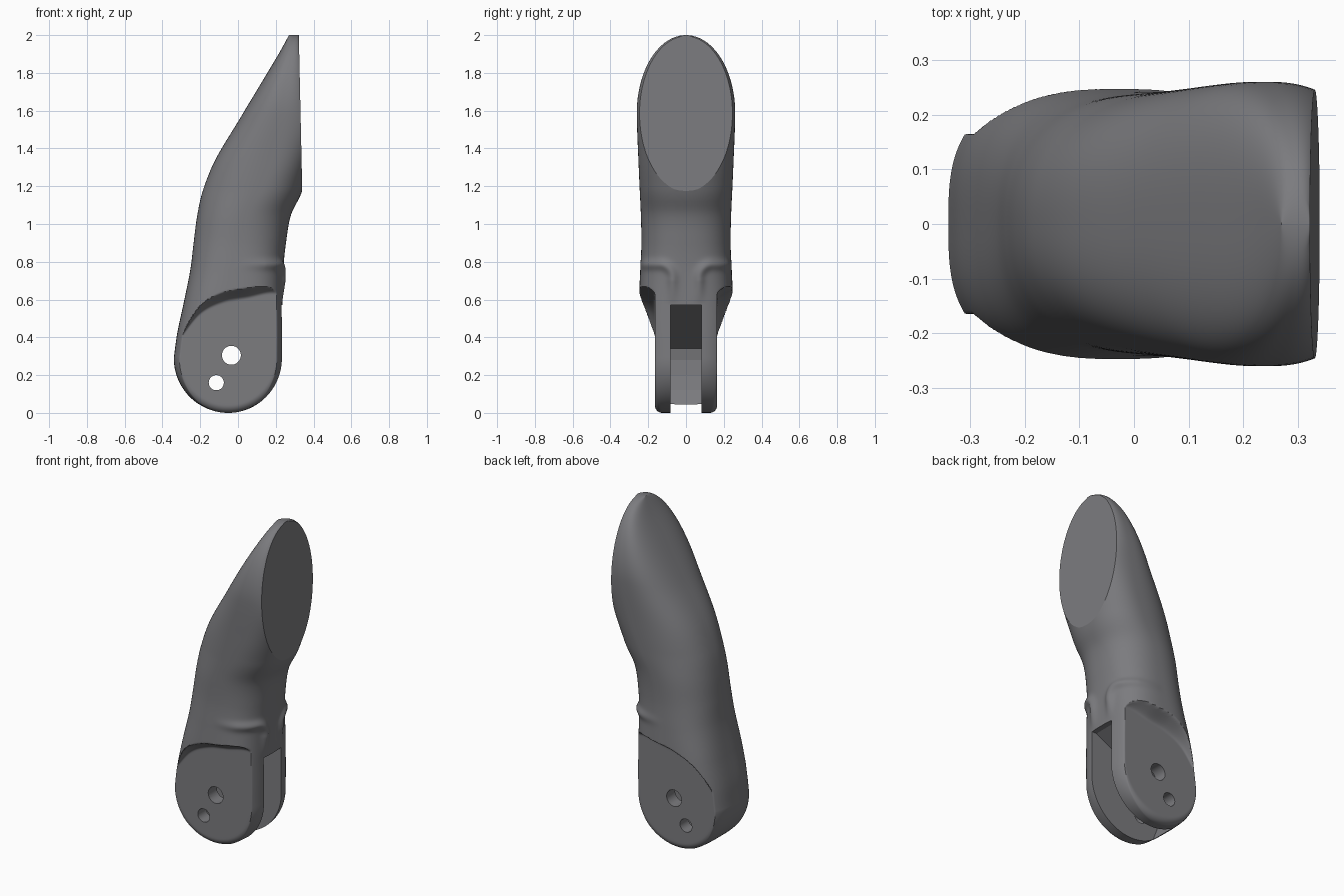
import bpy, bmesh, math
from mathutils import Vector

if "Cube" in bpy.data.objects:
    bpy.data.objects.remove(bpy.data.objects["Cube"])

# Side profile rows: z, back x, front x, half width, widest-point fraction, section exponent
ROWS = [
    (0.29, -0.340, 0.236, 0.250, 0.50, 3.0),
    (0.42, -0.322, 0.236, 0.250, 0.50, 3.0),
    (0.58, -0.288, 0.235, 0.250, 0.50, 2.9),
    (0.76, -0.252, 0.240, 0.242, 0.50, 2.6),
    (0.90, -0.235, 0.254, 0.236, 0.50, 2.4),
    (1.05, -0.215, 0.281, 0.239, 0.52, 2.3),
    (1.18, -0.185, 0.340, 0.245, 0.58, 2.35),
    (1.34, -0.120, 0.339, 0.252, 0.66, 2.5),
    (1.55, 0.005, 0.334, 0.260, 0.68, 2.6),
    (1.75, 0.125, 0.330, 0.260, 0.66, 2.7),
    (1.90, 0.215, 0.326, 0.260, 0.62, 2.7),
    (2.00, 0.270, 0.324, 0.260, 0.60, 2.6),
]
CREASE = [(-0.36, 0.29), (-0.29, 0.41), (-0.20, 0.52), (-0.08, 0.58),
          (0.05, 0.605), (0.17, 0.63), (0.25, 0.62)]
KX, KZ, KR = -0.052, 0.29, 0.288      # knuckle circle
SIDE, FILLET = 0.165, 0.04            # flat cheek position and edge rounding
SEG = 192


def sample(rows, t):
    """Smooth cubic interpolation through rows keyed by their first value."""
    t = min(max(t, rows[0][0]), rows[-1][0])
    i = 0
    while i < len(rows) - 2 and t > rows[i + 1][0]:
        i += 1

    def slope(j, k):
        a, b = rows[max(j - 1, 0)], rows[min(j + 1, len(rows) - 1)]
        return (b[k] - a[k]) / (b[0] - a[0])
    a, b = rows[i], rows[i + 1]
    d = b[0] - a[0]
    s = (t - a[0]) / d
    return [(2*s**3 - 3*s**2 + 1) * a[k] + (s**3 - 2*s**2 + s) * d * slope(i, k)
            + (3*s**2 - 2*s**3) * b[k] + (s**3 - s**2) * d * slope(i + 1, k)
            for k in range(1, len(a))]


def pad_x(z):
    return 0.342 - 0.018 * (z - 1.18) / 0.82


def fold(y, z):
    """Height of the raised front fold: level at the sides, turning down beside the slot."""
    y = abs(y)
    if y > 0.14:
        d = z - 0.785
    elif z > 0.715:
        d = math.hypot(y - 0.14, z - 0.715) - 0.07
    else:
        d = y - 0.07
    fade = min(max((z - 0.58) / 0.12, 0), 1)
    return 0.018 * fade * math.exp(-(d / 0.026)**2)


def ring(z):
    xl, xr, w, f, n = sample(ROWS, z)
    if z < KZ:
        half = math.sqrt(max(KR**2 - (z * KR / KZ - KR)**2, 1e-8))
        xl, xr = KX - half, KX + half
    if z > 1.59:
        w *= math.sqrt(max(1 - ((z - 1.59) / 0.41)**2, 1e-5))
    if z >= 1.18:
        xr = pad_x(z)
    cx = xl + (xr - xl) * f
    if z >= 1.18:
        # extend the front so the pad cut leaves an oval
        h = 0.245 * math.sqrt(max(1 - ((z - 1.585) / 0.407)**2, 0))
        q = min(h / w, 0.97)
        xr = cx + (xr - cx) / (1 - q**n)**(1 / n)
    pts = []
    for i in range(SEG):
        a = 2 * math.pi * i / SEG
        c, s = math.cos(a), math.sin(a)
        x = cx + math.copysign(abs(c)**(2 / n), c) * ((xr - cx) if c > 0 else (cx - xl))
        y = math.copysign(abs(s)**(2 / n), s) * w
        # flat cheeks below the crease
        t = min(max((z - sample(CREASE, x)[0]) / 0.085, 0), 1)
        lim = SIDE + 0.11 * t * t * (3 - 2 * t)
        if z < KZ:
            d = max(KR - math.hypot(x - KX, z * KR / KZ - KR), 0)
            if d < FILLET:
                lim -= FILLET * (1 - math.sqrt(1 - (1 - d / FILLET)**2))
        y = max(-lim, min(lim, y))
        if 0.55 < z < 0.95 and c > 0:
            b = fold(y, z) * min(c * 2, 1)
            x += b * c
            y += b * 0.5 * s
        pts.append((x, y, z))
    return pts


# Finger body: lofted rings, then a flat cut for the pad
levels = [0.0002] + [KZ * (1 - math.cos(math.pi / 2 * i / 32)) for i in range(1, 32)]
levels += [KZ + (0.9 - KZ) * i / 90 for i in range(90)]
levels += [0.9 + 0.7 * i / 32 for i in range(32)]
levels += [1.6 + 0.4 * math.sin(math.pi / 2 * i / 24) for i in range(25)]
bm = bmesh.new()
loops = [[bm.verts.new(p) for p in ring(z)] for z in levels]
for lo, hi in zip(loops, loops[1:]):
    for i in range(SEG):
        j = (i + 1) % SEG
        bm.faces.new((lo[i], lo[j], hi[j], hi[i]))
bm.faces.new(loops[0][::-1])
bm.faces.new(loops[-1])
bmesh.ops.bisect_plane(bm, geom=bm.verts[:] + bm.edges[:] + bm.faces[:], dist=1e-5,
                       plane_co=Vector((0.340, 0, 1.18)),
                       plane_no=Vector((0.82, 0, 0.018)), clear_outer=True)
bmesh.ops.holes_fill(bm, edges=[e for e in bm.edges if e.is_boundary], sides=0)
bmesh.ops.remove_doubles(bm, verts=bm.verts, dist=1e-5)
bmesh.ops.recalc_face_normals(bm, faces=bm.faces)
mesh = bpy.data.meshes.new("finger_body")
bm.to_mesh(mesh)
bm.free()
body = bpy.data.objects.new("finger_body", mesh)
bpy.context.collection.objects.link(body)
grey = bpy.data.materials.new("dark_grey")
grey.diffuse_color = (0.2, 0.2, 0.212, 1)
grey.use_nodes = True
grey.node_tree.nodes["Principled BSDF"].inputs["Base Color"].default_value = grey.diffuse_color
mesh.materials.append(grey)


def cut(name, outline, depth):
    """Subtract an x-z outline extruded along y by +-depth."""
    b = bmesh.new()
    face = b.faces.new([b.verts.new((x, -depth, z)) for x, z in outline])
    out = bmesh.ops.extrude_face_region(b, geom=[face])
    bmesh.ops.translate(b, vec=(0, 2 * depth, 0),
                        verts=[v for v in out["geom"] if isinstance(v, bmesh.types.BMVert)])
    bmesh.ops.recalc_face_normals(b, faces=b.faces)
    m = bpy.data.meshes.new(name)
    b.to_mesh(m)
    b.free()
    m.materials.append(grey)
    tool = bpy.data.objects.new(name, m)
    bpy.context.collection.objects.link(tool)
    mod = body.modifiers.new(name, 'BOOLEAN')
    mod.operation, mod.solver, mod.object = 'DIFFERENCE', 'EXACT', tool
    bpy.context.view_layer.objects.active = body
    bpy.ops.object.modifier_apply(modifier=name)
    bpy.data.objects.remove(tool)


def circle(x, z, r, n=40):
    return [(x + r * math.cos(2 * math.pi * i / n), z + r * math.sin(2 * math.pi * i / n))
            for i in range(n)]


# Hinge slot and the two pin holes
body.select_set(True)
cut("hinge_slot", [(0.5, 0.571), (0.2, 0.571), (-0.245, 0.34), (-0.255, 0.28), (-0.25, 0.2),
                   (-0.235, 0.12), (-0.208, 0.05), (-0.15, -0.1), (0.5, -0.1)], 0.083)
cut("pin_hole", circle(-0.035, 0.305, 0.05), 0.5)
cut("cord_hole", circle(-0.115, 0.16, 0.04), 0.5)
bpy.ops.object.shade_smooth_by_angle(angle=math.radians(40))
# Keep the pad and other large planar faces flat
for p in body.data.polygons:
    if p.area > 0.01:
        p.use_smooth = False
